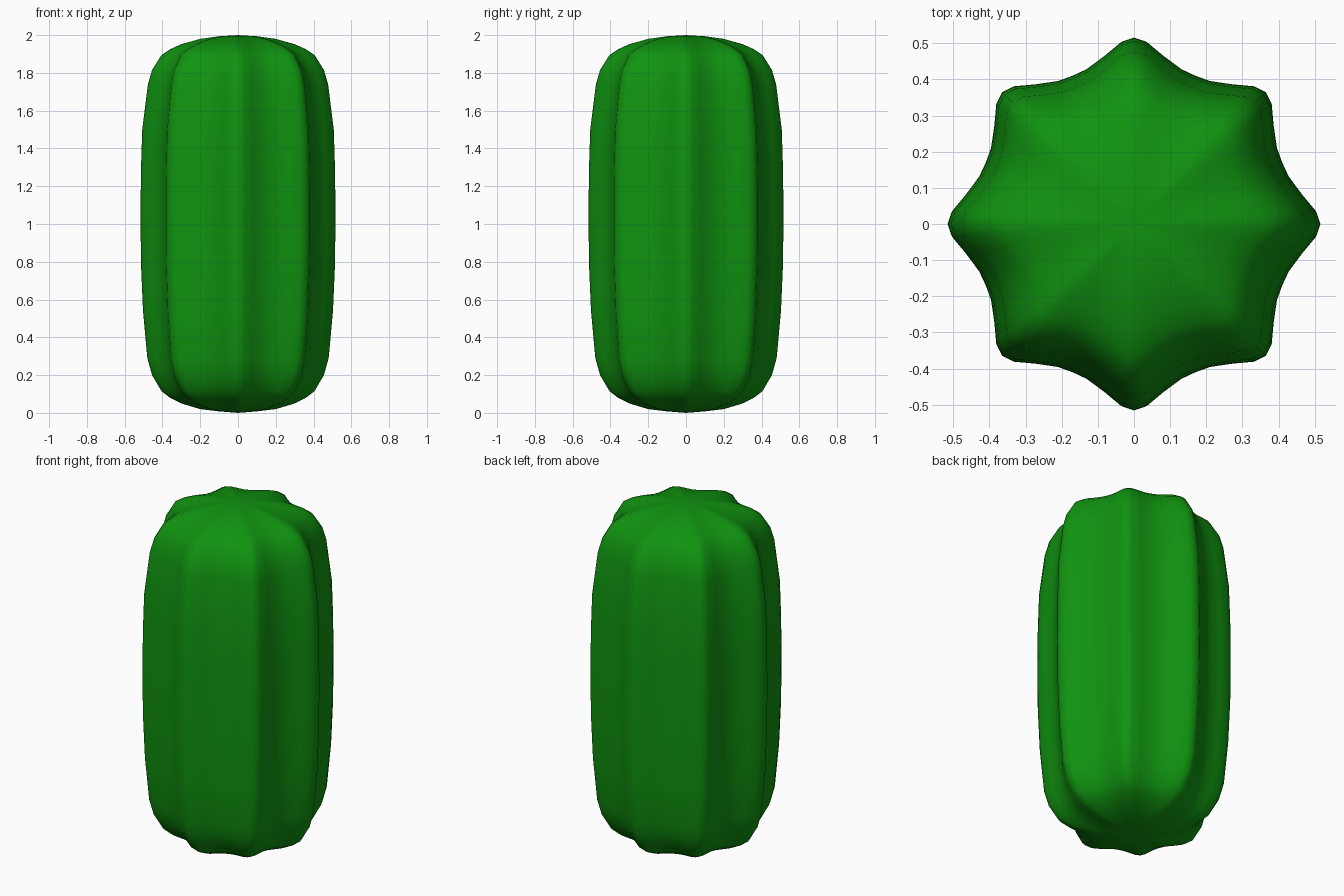
import bpy, bmesh, math

cube = bpy.data.objects.get("Cube")
if cube:
    bpy.data.objects.remove(cube, do_unlink=True)

RIBS = 8
TIP = 0.516

# Ridge outline from bottom to top: (radius, height)
PROFILE = [(0.10, 0.008), (0.20, 0.02), (0.30, 0.05), (0.36, 0.08), (0.405, 0.115),
           (0.455, 0.2), (0.48, 0.29), (0.503, 0.54), (0.514, 0.8), (TIP, 1.05),
           (0.514, 1.28), (0.507, 1.5), (0.477, 1.74), (0.455, 1.815), (0.405, 1.895),
           (0.36, 1.925), (0.30, 1.952), (0.20, 1.98), (0.10, 1.994)]

# One rib, from its ridge to the groove: (angle in degrees, radius)
HALF_RIB = [(0, TIP), (4, 0.505), (10, 0.472), (17, 0.448), (22.5, 0.444)]
RIB = HALF_RIB + [(45 - a, r) for a, r in HALF_RIB[-2:0:-1]]
SECTION = [(math.radians(a + 360 / RIBS * i), r / TIP) for i in range(RIBS) for a, r in RIB]


def make_material(name, colour):
    mat = bpy.data.materials.new(name)
    mat.use_nodes = True
    mat.diffuse_color = colour
    for node in mat.node_tree.nodes:
        if node.type == "BSDF_PRINCIPLED":
            node.inputs["Base Color"].default_value = colour
            node.inputs["Roughness"].default_value = 0.8
    return mat


# Ribbed stem: the star section scaled along the profile, closed at both poles
bm = bmesh.new()
rings = [[bm.verts.new((r * s * math.cos(a), r * s * math.sin(a), z)) for a, s in SECTION]
         for r, z in PROFILE]
bottom, top = bm.verts.new((0, 0, 0)), bm.verts.new((0, 0, 2))
count = len(SECTION)
for i in range(count):
    j = (i + 1) % count
    for low, high in zip(rings, rings[1:]):
        bm.faces.new((low[i], low[j], high[j], high[i]))
    bm.faces.new((bottom, rings[0][j], rings[0][i]))
    bm.faces.new((top, rings[-1][i], rings[-1][j]))
for face in bm.faces:
    face.smooth = True

mesh = bpy.data.meshes.new("cactus_stem")
bm.to_mesh(mesh)
bm.free()
mesh.materials.append(make_material("cactus green", (0.005, 0.29, 0.005, 1)))
stem = bpy.data.objects.new("cactus_stem", mesh)
bpy.context.collection.objects.link(stem)
